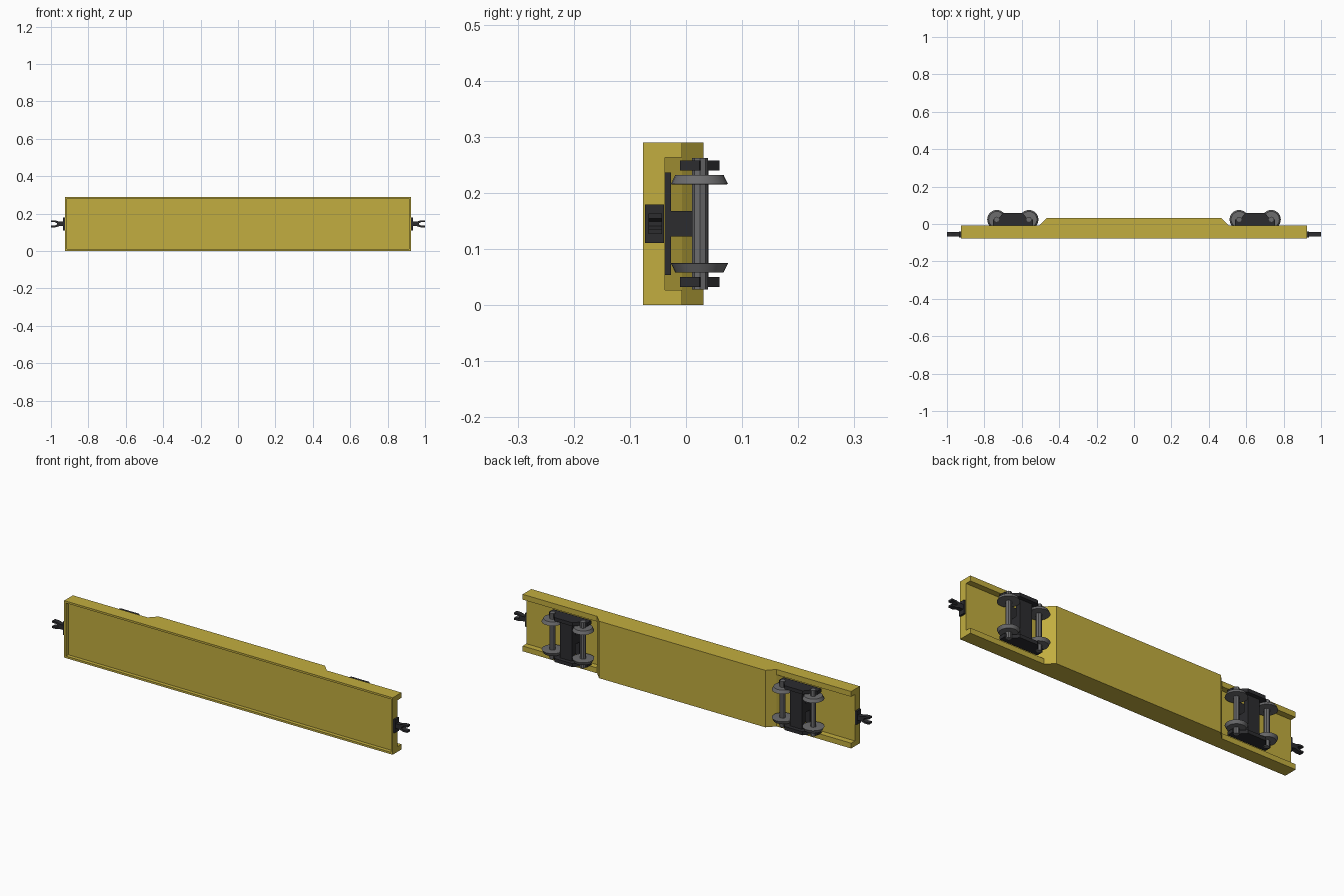
import bpy, bmesh
from math import cos, sin, pi

if "Cube" in bpy.data.objects:
    bpy.data.objects.remove(bpy.data.objects["Cube"])

ZC = 0.145  # mid plane across the wagon


def material(name, rgb):
    m = bpy.data.materials.new(name)
    m.diffuse_color = (*rgb, 1)
    m.use_nodes = True
    m.node_tree.nodes["Principled BSDF"].inputs["Base Color"].default_value = m.diffuse_color
    return m


YELLOW = material("yellow_paint", (0.54, 0.42, 0.05))
DARK = material("dark_iron", (0.025, 0.025, 0.028))
STEEL = material("steel", (0.15, 0.15, 0.155))


def finish(name, bm, mat):
    bmesh.ops.recalc_face_normals(bm, faces=bm.faces)
    me = bpy.data.meshes.new(name)
    bm.to_mesh(me)
    bm.free()
    ob = bpy.data.objects.new(name, me)
    bpy.context.collection.objects.link(ob)
    if mat:
        me.materials.append(mat)
    return ob


def prism(name, pts, z0, z1, mat):
    """Extrude an x/y outline from z0 to z1."""
    bm = bmesh.new()
    f = bm.faces.new([bm.verts.new((x, y, z0)) for x, y in pts])
    r = bmesh.ops.extrude_face_region(bm, geom=[f])
    for v in r["geom"]:
        if isinstance(v, bmesh.types.BMVert):
            v.co.z = z1
    return finish(name, bm, mat)


def box(name, x0, x1, y0, y1, z0, z1, mat):
    x0, x1 = sorted((x0, x1))
    return prism(name, [(x0, y0), (x1, y0), (x1, y1), (x0, y1)], z0, z1, mat)


def lathe(name, cx, cy, profile, n, mat):
    """Stack rings of (radius, z) around a z-parallel axis, capped."""
    bm = bmesh.new()
    rings = [[bm.verts.new((cx + r * cos(2 * pi * i / n), cy + r * sin(2 * pi * i / n), z))
              for i in range(n)] for r, z in profile]
    for a, b in zip(rings, rings[1:]):
        for i in range(n):
            j = (i + 1) % n
            bm.faces.new((a[i], a[j], b[j], b[i]))
    bm.faces.new(rings[0])
    bm.faces.new(rings[-1])
    return finish(name, bm, mat)


def cut(ob, cutter):
    m = ob.modifiers.new("cut", "BOOLEAN")
    m.operation, m.solver, m.object = "DIFFERENCE", "EXACT", cutter
    cutter.hide_render = True
    cutter.hide_set(True)


# wagon body: side outline, with deck tray and end pockets cut out
half = [(0.925, -0.077), (0.925, -0.007), (0.505, -0.007), (0.468, 0.031)]
body = prism("wagon_body", half + [(-x, y) for x, y in reversed(half)], 0, 0.29, YELLOW)
cut(body, box("deck_cutter", -0.915, 0.915, -0.1, -0.058, 0.01, 0.28, None))
for s in (-1, 1):
    pocket = [(s * 1.0, -0.037), (s * 0.525, -0.037), (s * 0.505, -0.007),
              (s * 0.505, 0.06), (s * 1.0, 0.06)]
    # keep the slope intact: pocket starts at the foot of the slope
    cut(body, prism("pocket_cutter", pocket, 0.027, 0.263, None))

frame_half = [(0.107, -0.011), (0.107, 0.024), (0.075, 0.032), (0.05, 0.06)]
frame = frame_half + [(-x, y) for x, y in reversed(frame_half)]

for s in (-1, 1):
    bx = s * 0.648
    # bogie: mounting plate, pivot, cross beam
    box("bogie_mount", bx - 0.03, bx + 0.03, -0.0375, -0.027, 0.054, 0.236, DARK)
    box("bogie_pivot", bx - 0.03, bx + 0.03, -0.028, 0.012, ZC - 0.023, ZC + 0.023, DARK)
    box("bogie_beam", bx - 0.033, bx + 0.033, 0.011, 0.04, 0.04, 0.25, DARK)
    for t in (-1, 1):
        zf = ZC + t * 0.104
        prism("bogie_side_frame", [(bx + x, y) for x, y in frame], zf - 0.009, zf + 0.009, DARK)
        # wheelset: axle and two coned wheels, flanges inward
        ax = bx + t * 0.086
        lathe("axle", ax, 0.025, [(0.014, 0.028), (0.014, 0.262)], 8, STEEL)
        for u in (-1, 1):
            w = lathe("wheel", ax, 0.024,
                      [(0.046, ZC + u * 0.07), (0.051, ZC + u * 0.0705), (0.043, ZC + u * 0.087)],
                      24, STEEL)
            bpy.ops.object.select_all(action="DESELECT")
            w.select_set(True)
            bpy.context.view_layer.objects.active = w
            bpy.ops.object.shade_smooth_by_angle()

    # coupler: base plate, shank and forked head
    box("coupler_plate", s * 0.922, s * 0.935, -0.073, -0.039, ZC - 0.034, ZC + 0.034, DARK)
    box("coupler_shank", s * 0.93, s * 0.968, -0.067, -0.043, ZC - 0.012, ZC + 0.012, DARK)
    for t in (-1, 1):
        bm = bmesh.new()
        outline = [(0.955, 0.002), (0.97, 0.004), (0.98, 0.009), (1.0, 0.009),
                   (1.0, 0.018), (0.975, 0.018), (0.955, 0.012)]
        lo, hi = [[bm.verts.new((s * x, y, ZC + t * z)) for x, z in outline]
                  for y in (-0.067, -0.043)]
        bm.faces.new(lo)
        bm.faces.new(hi)
        for i in range(len(outline)):
            j = (i + 1) % len(outline)
            bm.faces.new((lo[i], lo[j], hi[j], hi[i]))
        finish("coupler_jaw", bm, DARK)
